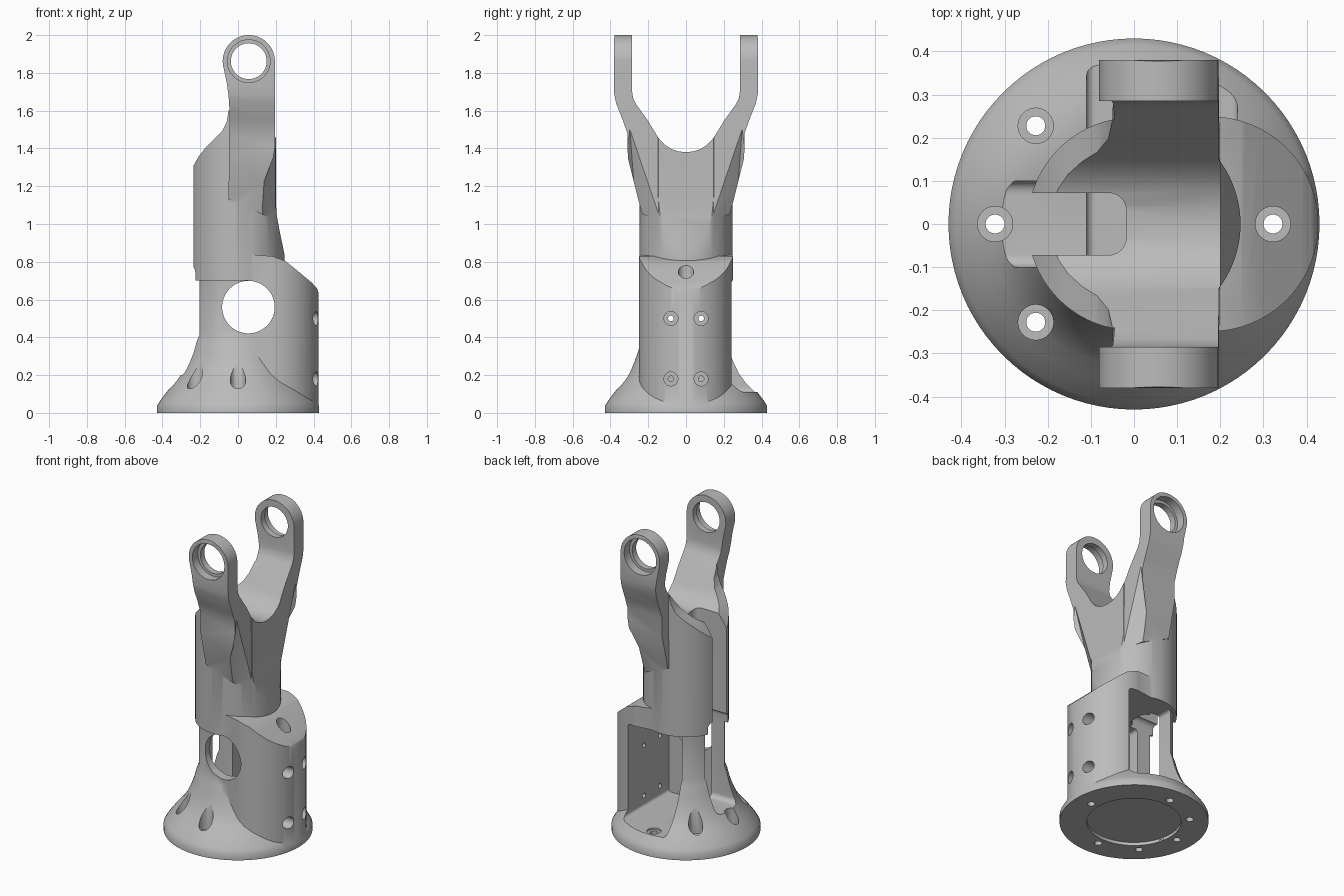
import bpy, bmesh
from math import sin, cos, pi, radians
from mathutils import Vector, Matrix

if "Cube" in bpy.data.objects:
    bpy.data.objects.remove(bpy.data.objects["Cube"])

grey = bpy.data.materials.new("cast_grey")
grey.use_nodes = True
tone = (0.5, 0.5, 0.5, 1)
grey.diffuse_color = tone
grey.node_tree.nodes["Principled BSDF"].inputs["Base Color"].default_value = tone


def finish(name, bm):
    bmesh.ops.recalc_face_normals(bm, faces=bm.faces)
    me = bpy.data.meshes.new(name)
    bm.to_mesh(me)
    bm.free()
    me.materials.append(grey)
    ob = bpy.data.objects.new(name, me)
    bpy.context.collection.objects.link(ob)
    return ob


def prism(name, pts, axis, a, b):
    """Extrude a 2D outline along an axis from a to b."""
    place = {"x": lambda p: (a, p[0], p[1]), "y": lambda p: (p[0], a, p[1]),
             "z": lambda p: (p[0], p[1], a)}[axis]
    bm = bmesh.new()
    face = bm.faces.new([bm.verts.new(place(p)) for p in pts])
    ext = bmesh.ops.extrude_face_region(bm, geom=[face])["geom"]
    shift = Vector([(b - a) * (axis == k) for k in "xyz"])
    bmesh.ops.translate(bm, vec=shift, verts=[g for g in ext if isinstance(g, bmesh.types.BMVert)])
    return finish(name, bm)


def arc(cx, cy, r, start=0, end=360, n=64):
    full = end - start == 360
    steps = n if full else n + 1
    return [(cx + r * cos(radians(start + (end - start) * i / n)),
             cy + r * sin(radians(start + (end - start) * i / n))) for i in range(steps)]


def rod(axis, u, v, r, a, b, n=32):
    return prism("cutter", arc(u, v, r, n=n), axis, a, b)


def rect(u0, u1, v0, v1, r):
    """Rounded rectangle outline."""
    return (arc(u1 - r, v1 - r, r, 0, 90, 6) + arc(u0 + r, v1 - r, r, 90, 180, 6)
            + arc(u0 + r, v0 + r, r, 180, 270, 6) + arc(u1 - r, v0 + r, r, 270, 360, 6))


def boolean(target, other, op):
    mod = target.modifiers.new(op, "BOOLEAN")
    mod.operation, mod.solver, mod.object = op, "EXACT", other
    bpy.context.view_layer.update()
    me = bpy.data.meshes.new_from_object(target.evaluated_get(bpy.context.evaluated_depsgraph_get()))
    target.modifiers.clear()
    target.data = me
    bpy.data.objects.remove(other)


def mirrored(half):
    return half + [(-y, z) for y, z in reversed(half)]


# Flared round base
flare = [(0, 0), (0.43, 0), (0.43, 0.035), (0.415, 0.06), (0.37, 0.12), (0.33, 0.165), (0.3, 0.21),
         (0.275, 0.265), (0.255, 0.32), (0.24, 0.38), (0.22, 0.43), (0, 0.43)]
bm = bmesh.new()
vs = [bm.verts.new((r, 0, z)) for r, z in flare]
es = [bm.edges.new(p) for p in zip(vs, vs[1:])]
bmesh.ops.spin(bm, geom=vs + es, cent=(0, 0, 0), axis=(0, 0, 1), angle=2 * pi, steps=96)
bmesh.ops.remove_doubles(bm, verts=bm.verts, dist=1e-4)
body = finish("arm_link_body", bm)

# Lower motor housing: stadium plan with a sloping shoulder
housing = prism("housing", arc(0.178, 0, 0.249, -90, 90, 48) + arc(0, 0, 0.226, 90, 270, 48), "z", 0.01, 1)
shoulder = [(-0.4, -0.1), (0.5, -0.1), (0.5, 0.3), (0.429, 0.63), (0.418, 0.66), (0.39, 0.69),
            (0.3, 0.765), (0.25, 0.805), (0.18, 0.83), (0.03, 0.84), (-0.03, 0.775), (-0.4, 0.775)]
boolean(housing, prism("shoulder", shoulder, "y", -0.5, 0.5), "INTERSECT")
boolean(body, housing, "UNION")

# Round column, flattened on one side and sloped at the top
column = prism("column", arc(0, 0, 0.247, n=96), "z", 0.7, 1.7)
slope = [(-0.4, 0.6), (0.3, 0.6), (0.25, 0.82), (0.225, 0.94), (0.206, 1.04), (0.2, 1.12), (0.2, 1.6),
         (-0.05, 1.6), (-0.06, 1.54), (-0.085, 1.49), (-0.12, 1.455), (-0.175, 1.4),
         (-0.21, 1.355), (-0.235, 1.31), (-0.4, 1.0)]
boolean(column, prism("slope", slope, "y", -0.5, 0.5), "INTERSECT")

# Forked arms: front outline crossed with side outline
fork = prism("fork", mirrored([(0.2, 0.95), (0.245, 1.1), (0.308, 1.35), (0.31, 1.48), (0.335, 1.55),
                               (0.37, 1.64), (0.38, 1.69), (0.38, 1.985), (0.37, 2.05)]), "x", -0.3, 0.3)
side = (arc(0.057, 1.862, 0.138, 0, 195, 48)
        + [(-0.06, 1.75), (-0.05, 1.68), (-0.045, 1.6), (-0.05, 1.13), (0.199, 1.02)])
boolean(fork, prism("side", side, "y", -0.5, 0.5), "INTERSECT")
for s in (-1, 1):
    # slanted relief where each arm runs down into the column
    bm = bmesh.new()
    tri = [Vector(p) for p in ((0.205, s * 0.12, 1.0), (0.205, s * 0.3, 1.54), (0.09, s * 0.26, 1.0))]
    out = Vector((0.3, s * 0.3, 0))
    for p in tri:
        bm.verts.new(p)
        bm.verts.new(p + out)
    bmesh.ops.convex_hull(bm, input=bm.verts)
    boolean(fork, finish("relief", bm), "DIFFERENCE")
boolean(column, fork, "UNION")
half_u = [(0, 1.38), (0.04, 1.384), (0.08, 1.398), (0.115, 1.422), (0.145, 1.455), (0.17, 1.495),
          (0.2, 1.545), (0.265, 1.635), (0.28, 1.665), (0.285, 1.7), (0.285, 2.2)]
boolean(column, prism("gap", half_u + [(-y, z) for y, z in reversed(half_u[1:])], "x", -0.6, 0.6),
        "DIFFERENCE")
boolean(body, column, "UNION")

cutters = [
    # motor chamber open to the back, round front port, cable slots
    prism("chamber", rect(-0.11, 0.24, 0.11, 0.7, 0.02), "y", -0.17, 0.6),
    rod("y", 0.055, 0.56, 0.139, -0.6, 0, 64),
    prism("slot", rect(-0.6, -0.018, -0.072, 0.072, 0.04), "z", 0.3, 1.8),
    prism("low_slot", rect(-0.1, 0.1, 0.2, 0.77, 0.03), "x", -0.6, -0.05),
    # shallow recess underneath
    rod("z", 0, 0, 0.272, -0.1, 0.02, 64)]

# Base screws with counterbores
for deg in (0, 90, 135, 180, 225, 270):
    x, y = 0.322 * cos(radians(deg)), 0.322 * sin(radians(deg))
    cutters += [rod("z", x, y, 0.022, -0.1, 0.5, 24), rod("z", x, y, 0.041, 0.1, 0.95)]

# Side screws into the chamber
for y in (-0.08, 0.08):
    for z in (0.18, 0.5):
        cutters += [rod("x", y, z, 0.015, 0.2, 0.6, 16), rod("x", y, z, 0.037, 0.34, 0.6)]

# Stepped bearing seats in the arm eyes
for s in (-1, 1):
    cutters += [rod("y", 0.057, 1.862, 0.095, s * 0.2, s * 0.5, 48),
                rod("y", 0.057, 1.862, 0.113, s * 0.325, s * 0.5, 48)]
for cutter in cutters:
    boolean(body, cutter, "DIFFERENCE")

bpy.context.view_layer.objects.active = body
body.select_set(True)
bpy.ops.object.shade_smooth_by_angle(angle=radians(32))
